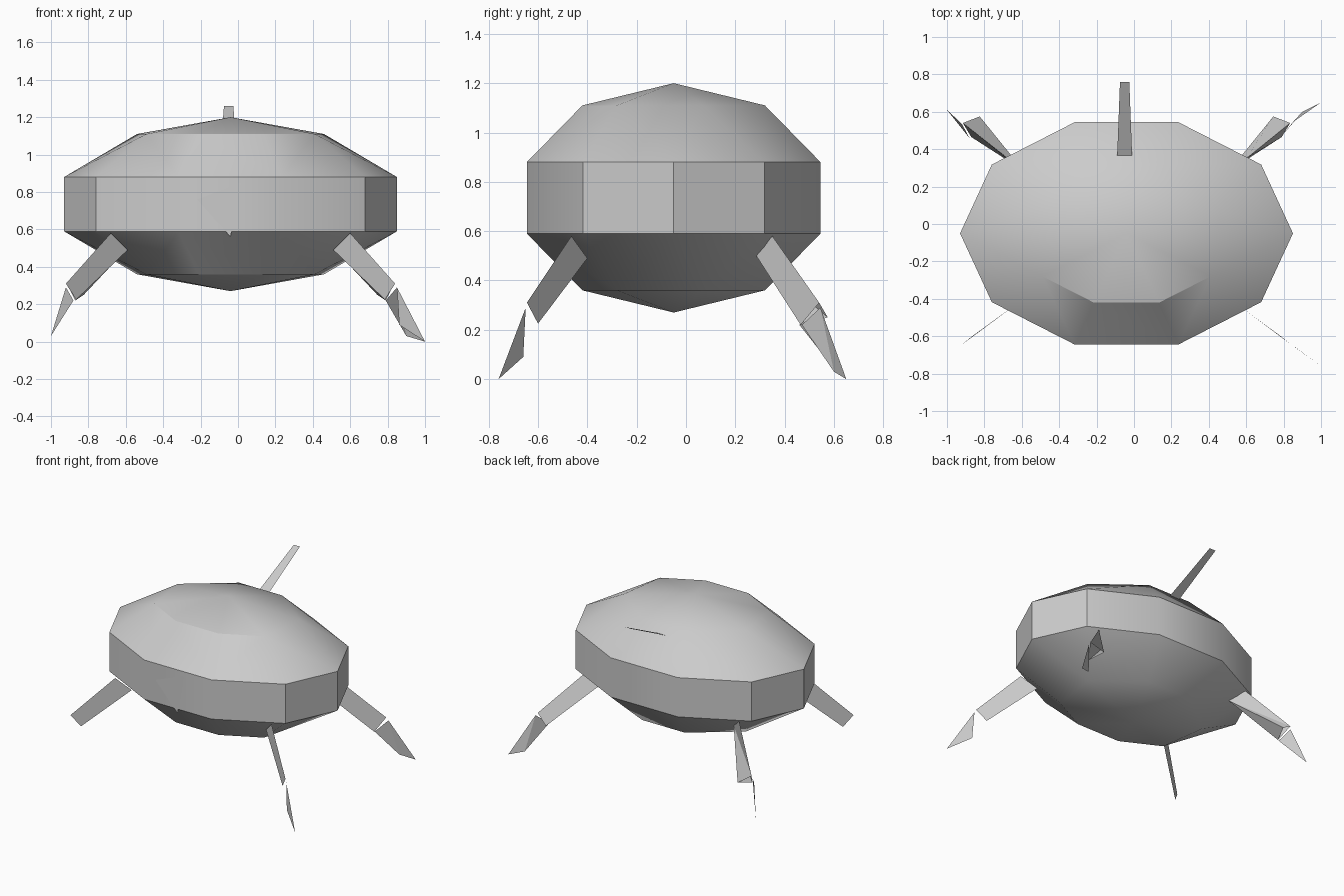
import bpy, bmesh, math

cube = bpy.data.objects.get("Cube")
if cube:
    bpy.data.objects.remove(cube, do_unlink=True)

grey = bpy.data.materials.new("mid_grey")
grey.use_nodes = True
colour = (0.6, 0.6, 0.6, 1)
grey.diffuse_color = colour
grey.node_tree.nodes["Principled BSDF"].inputs["Base Color"].default_value = colour

CX, CY = -0.04, -0.05    # centre of the body


def add_object(name, bm):
    mesh = bpy.data.meshes.new(name)
    bm.to_mesh(mesh)
    bm.free()
    mesh.materials.append(grey)
    obj = bpy.data.objects.new(name, mesh)
    bpy.context.collection.objects.link(obj)
    return obj


def sheet(name, points, faces, mirror=False):
    """Thin open panels, optionally mirrored across the body's centre."""
    bm = bmesh.new()
    verts = [bm.verts.new((2 * CX - x if mirror else x, y, z)) for x, y, z in points]
    for face in faces:
        bm.faces.new([verts[i] for i in (reversed(face) if mirror else face)])
    return add_object(name, bm)


# Body: ten-sided oval belt tapering through a smaller ring to a blunt point
belt = [(0.89 * math.cos(math.tau * i / 10), 0.626 * math.sin(math.tau * i / 10))
        for i in range(10)]
half_ring = [(0.175, -0.37), (0.45, -0.23), (0.5, 0.12), (0.175, 0.37)]
ring = half_ring + [(-x, y) for x, y in half_ring]
bm = bmesh.new()
for outline, heights in ((belt, (0.59, 0.88)), (ring, (0.36, 1.11)), ([(0, 0)], (0.27, 1.2))):
    for z in heights:
        for x, y in outline:
            bm.verts.new((CX + x, CY + y, z))
bmesh.ops.convex_hull(bm, input=bm.verts[:])
bmesh.ops.dissolve_limit(bm, angle_limit=0.01, verts=bm.verts[:], edges=bm.edges[:])
bmesh.ops.recalc_face_normals(bm, faces=bm.faces[:])
body = add_object("body", bm)
bpy.ops.object.select_all(action='DESELECT')
body.select_set(True)
bpy.context.view_layer.objects.active = body
bpy.ops.object.shade_smooth_by_angle(angle=math.radians(30))

# Nose plate and rear tail blade
sheet("nose_plate", [(-0.22, -0.65, 0.76), (-0.04, -0.65, 0.56), (0.015, -0.65, 0.85)],
      [(0, 1, 2)])
sheet("tail_blade", [(-0.09, 0.36, 1.06), (-0.01, 0.36, 1.06),
                     (-0.025, 0.76, 1.26), (-0.075, 0.76, 1.26)], [(0, 1, 2, 3)])

# Front legs: flat upper plates, only the left one has a lower claw
front_upper = [(0.6, -0.465, 0.58), (0.51, -0.4, 0.49), (0.785, -0.6, 0.225), (0.84, -0.645, 0.31)]
back_upper = [(0.6, 0.35, 0.58), (0.51, 0.285, 0.5), (0.79, 0.465, 0.22),
              (0.835, 0.54, 0.31), (0.745, 0.575, 0.25)]
for side, flip in (("left", False), ("right", True)):
    sheet("front_upper_leg_" + side, front_upper, [(0, 1, 2, 3)], flip)
    # Back legs: hollow wedges open at the outer end
    sheet("back_upper_leg_" + side, back_upper, [(0, 1, 2, 3), (0, 3, 4, 1), (1, 4, 2)], flip)

# Lower claws
sheet("front_claw_left", [(0.85, -0.65, 0.29), (0.862, -0.66, 0.09), (1.0, -0.76, 0)], [(0, 1, 2)])
sheet("back_claw_left", [(0.85, 0.545, 0.29), (0.79, 0.47, 0.22),
                         (0.9, 0.6, 0.03), (1.0, 0.65, 0)], [(0, 1, 2), (0, 2, 3)])
sheet("back_claw_right", [(-0.92, 0.535, 0.29), (-0.88, 0.46, 0.22), (-1.0, 0.61, 0.03)], [(0, 1, 2)])
